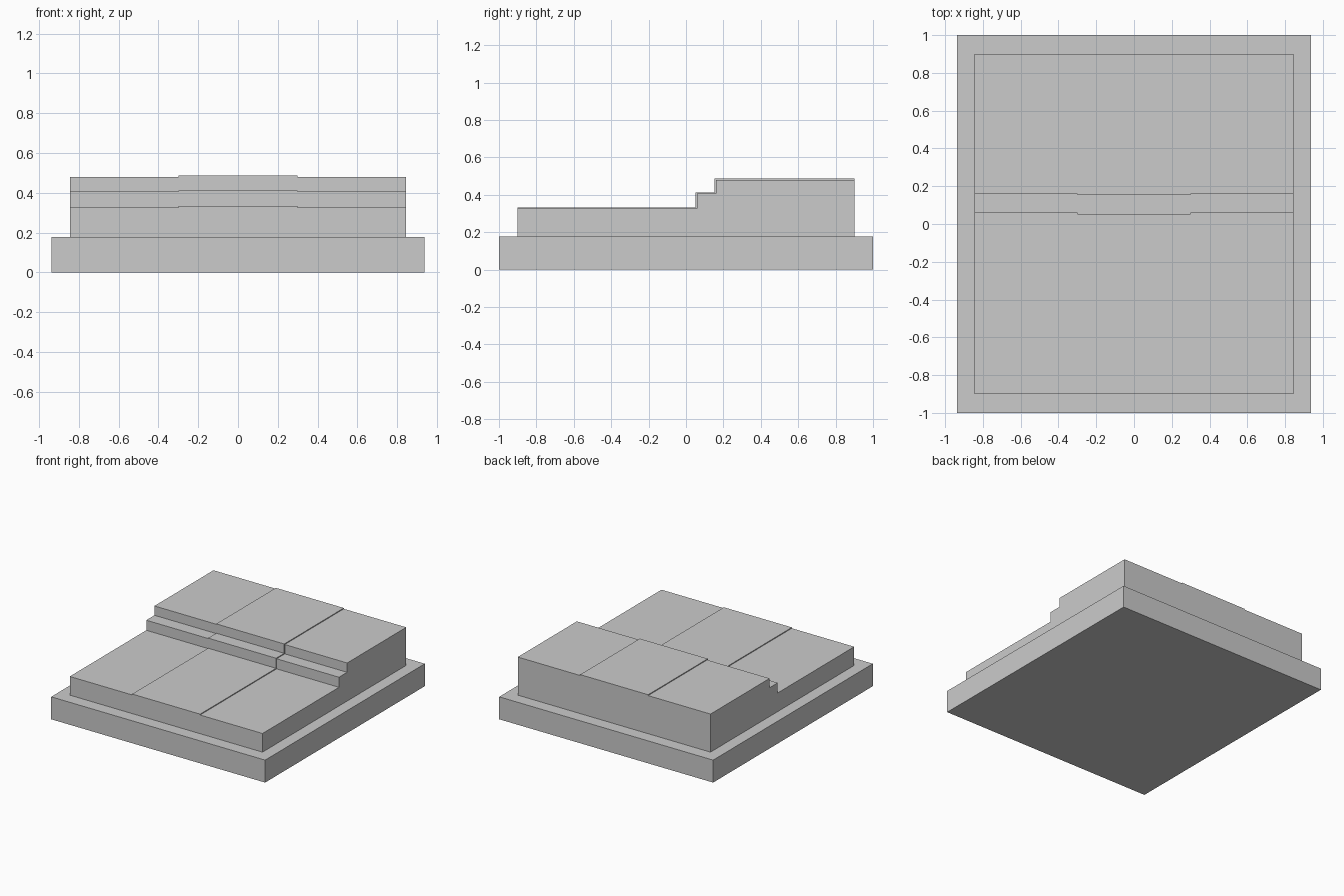
import bpy
import bmesh

if "Cube" in bpy.data.objects:
    bpy.data.objects.remove(bpy.data.objects["Cube"])


def extrude_profile(name, points, half_width):
    """Extrude a closed (y, z) profile symmetrically along x."""
    bm = bmesh.new()
    face = bm.faces.new([bm.verts.new((-half_width, y, z)) for y, z in points])
    result = bmesh.ops.extrude_face_region(bm, geom=[face])
    verts = [g for g in result["geom"] if isinstance(g, bmesh.types.BMVert)]
    bmesh.ops.translate(bm, verts=verts, vec=(2 * half_width, 0, 0))
    bmesh.ops.recalc_face_normals(bm, faces=bm.faces)
    mesh = bpy.data.meshes.new(name)
    bm.to_mesh(mesh)
    bm.free()
    obj = bpy.data.objects.new(name, mesh)
    bpy.context.collection.objects.link(obj)
    return obj


BASE_TOP = 0.178
LOW, MID, HIGH = 0.326, 0.406, 0.48
RISER_1, RISER_2 = 0.058, 0.16
END = 0.9
T = 0.007  # runner thickness

# Wide base slab
extrude_profile("base_slab", [(-1, 0), (1, 0), (1, BASE_TOP), (-1, BASE_TOP)], 0.938)

# Stepped line of the two floor levels and the tread between them
steps = [(-END, LOW), (RISER_1, LOW), (RISER_1, MID),
         (RISER_2, MID), (RISER_2, HIGH), (END, HIGH)]

# Split-level platform
extrude_profile("stepped_platform", [(-END, BASE_TOP)] + steps + [(END, BASE_TOP)], 0.845)

# Thin runner laid over the steps, flush with the platform ends
top = [(y if abs(y) == END else y - T, z + T) for y, z in steps]
extrude_profile("step_runner", steps + top[::-1], 0.298)
